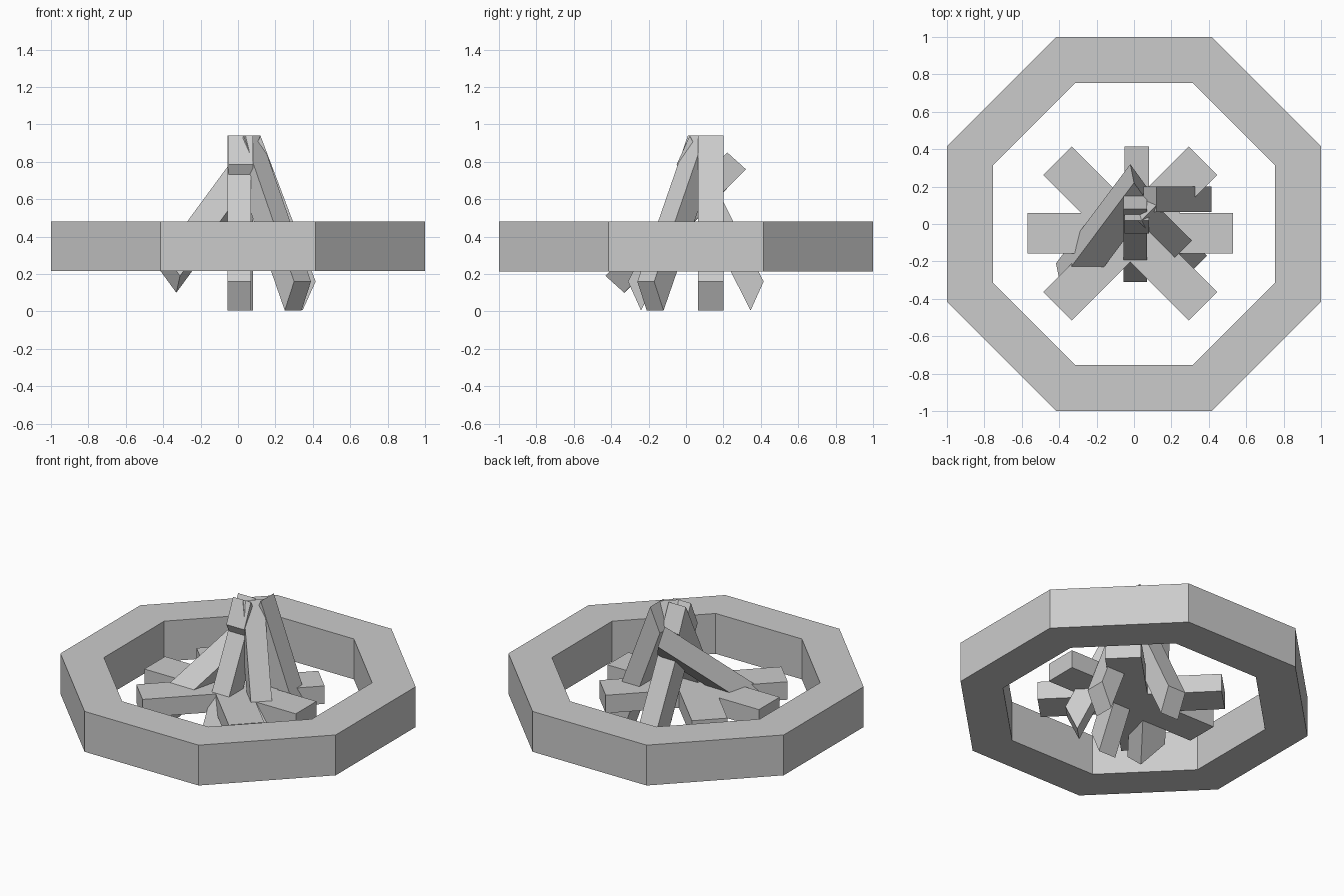
import bpy, bmesh, math
from mathutils import Vector, Matrix

if "Cube" in bpy.data.objects:
    bpy.data.objects.remove(bpy.data.objects["Cube"], do_unlink=True)

grey = bpy.data.materials.new("plain_grey")
grey.use_nodes = True
colour = (0.6, 0.6, 0.6, 1)
grey.diffuse_color = colour
grey.node_tree.nodes["Principled BSDF"].inputs["Base Color"].default_value = colour


def finish(name, bm):
    bmesh.ops.recalc_face_normals(bm, faces=bm.faces)
    mesh = bpy.data.meshes.new(name)
    bm.to_mesh(mesh)
    bm.free()
    mesh.materials.append(grey)
    obj = bpy.data.objects.new(name, mesh)
    bpy.context.collection.objects.link(obj)
    return obj


def slanted_log(name, corner, u, v, axis):
    """Four-sided log: a cap spanned by u and v, swept along axis."""
    c, u, v, axis = map(Vector, (corner, u, v, axis))
    bm = bmesh.new()
    cap = bm.faces.new([bm.verts.new(p) for p in (c, c + u, c + u + v, c + v)])
    swept = bmesh.ops.extrude_face_region(bm, geom=[cap], use_keep_orig=True)["geom"]
    bmesh.ops.translate(bm, vec=axis, verts=[g for g in swept if isinstance(g, bmesh.types.BMVert)])
    return finish(name, bm)


# Eight-sided stone ring
def octagon(bm, apothem, z):
    r = apothem / math.cos(math.pi / 8)
    return [bm.verts.new((r * math.cos((i + 0.5) * math.pi / 4),
                          r * math.sin((i + 0.5) * math.pi / 4), z)) for i in range(8)]


bm = bmesh.new()
loops = [octagon(bm, a, z) for a, z in ((1, 0.215), (1, 0.48), (0.755, 0.48), (0.755, 0.215))]
for k, low in enumerate(loops):
    high = loops[(k + 1) % 4]
    for i in range(8):
        j = (i + 1) % 8
        bm.faces.new((low[i], low[j], high[j], high[i]))
finish("fire_ring", bm)

# Flat crossed logs inside the ring
for name, angle in (("cross_log", 0), ("diagonal_log_a", 45), ("diagonal_log_b", -45)):
    bm = bmesh.new()
    bmesh.ops.create_cube(bm, size=1, matrix=Matrix.Translation((-0.02, -0.05, 0.336))
                          @ Matrix.Rotation(math.radians(angle), 4, "Z")
                          @ Matrix.Diagonal((1.1, 0.215, 0.118, 1)))
    finish(name, bm)

# Upright logs leaning together
slanted_log("front_leaning_log", (-0.055, -0.31, 0.16), (0.125, 0, 0), (0, 0.07, -0.155), (0, 0.39, 0.78))
slanted_log("back_leaning_log", (-0.05, 0.415, 0.16), (0.13, 0, 0), (0, -0.07, -0.155), (0, -0.395, 0.78))
slanted_log("left_leaning_log", (0.415, 0.065, 0.16), (0, 0.135, 0), (-0.07, 0, -0.155), (-0.295, 0, 0.78))
slanted_log("corner_leaning_log", (0.39, -0.17, 0.16), (-0.09, -0.09, 0), (-0.05, 0.05, -0.155), (-0.27, 0.27, 0.78))

# Long log tipped across the stack
slanted_log("fallen_log", (-0.417, -0.21, 0.22), (0.02, -0.1, 0.09), (0.087, -0.12, -0.12), (0.397, 0.53, 0.54))
